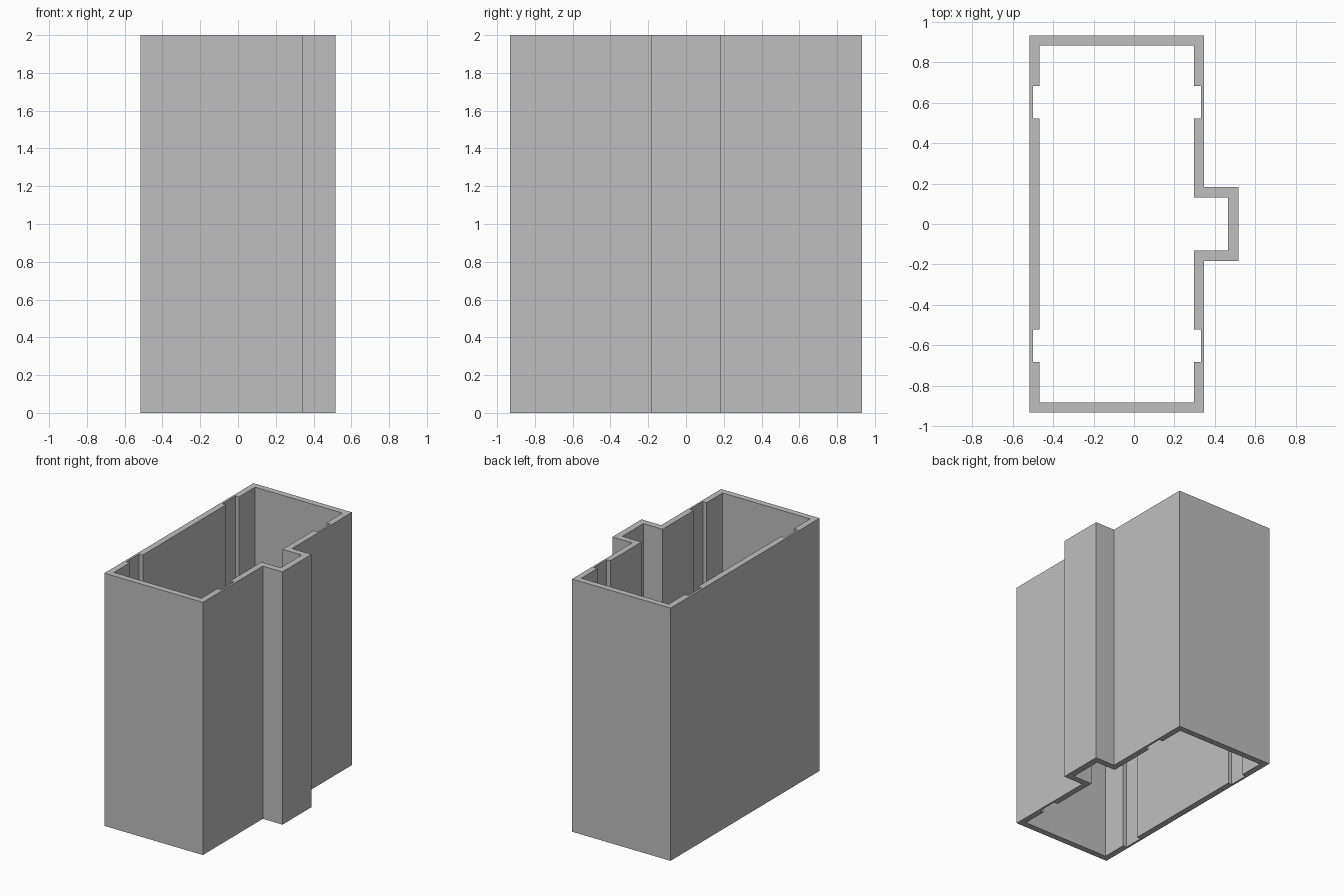
import bpy
import bmesh

cube = bpy.data.objects.get("Cube")
if cube:
    bpy.data.objects.remove(cube, do_unlink=True)

HEIGHT = 2.0

grey = bpy.data.materials.new("light_grey")
grey.use_nodes = True
colour = (0.52, 0.52, 0.52, 1)
grey.diffuse_color = colour
grey.node_tree.nodes["Principled BSDF"].inputs["Base Color"].default_value = colour


def mirrored(half):
    """Close a half outline by reflecting it across y = 0."""
    return half + [(x, -y) for x, y in reversed(half)]


# Outer outline, with the projecting bay on the left side
outer = mirrored([(0.517, 0.182), (0.345, 0.182), (0.345, 0.932), (-0.517, 0.932)])

# Inner outline, with the bay recess and a shallow slot in each long wall
inner = mirrored([
    (0.465, 0.132), (0.297, 0.132),
    (0.297, 0.521), (0.330, 0.521), (0.330, 0.682), (0.297, 0.682),
    (0.297, 0.883), (-0.468, 0.883),
    (-0.468, 0.682), (-0.500, 0.682), (-0.500, 0.521), (-0.468, 0.521),
])

# Hollow shaft, open at both ends
bm = bmesh.new()
edges = []
for outline in (outer, inner):
    verts = [bm.verts.new((x, y, 0)) for x, y in outline]
    edges += [bm.edges.new((a, b)) for a, b in zip(verts, verts[1:] + verts[:1])]
bmesh.ops.triangle_fill(bm, edges=edges, use_beauty=True, use_dissolve=False)
rim = bm.faces[:]
walls = bmesh.ops.extrude_face_region(bm, geom=rim, use_keep_orig=True)
top = [v for v in walls["geom"] if isinstance(v, bmesh.types.BMVert)]
bmesh.ops.translate(bm, verts=top, vec=(0, 0, HEIGHT))
bmesh.ops.recalc_face_normals(bm, faces=bm.faces[:])

mesh = bpy.data.meshes.new("shaft_walls")
bm.to_mesh(mesh)
bm.free()
mesh.materials.append(grey)
shaft = bpy.data.objects.new("shaft_walls", mesh)
bpy.context.collection.objects.link(shaft)
